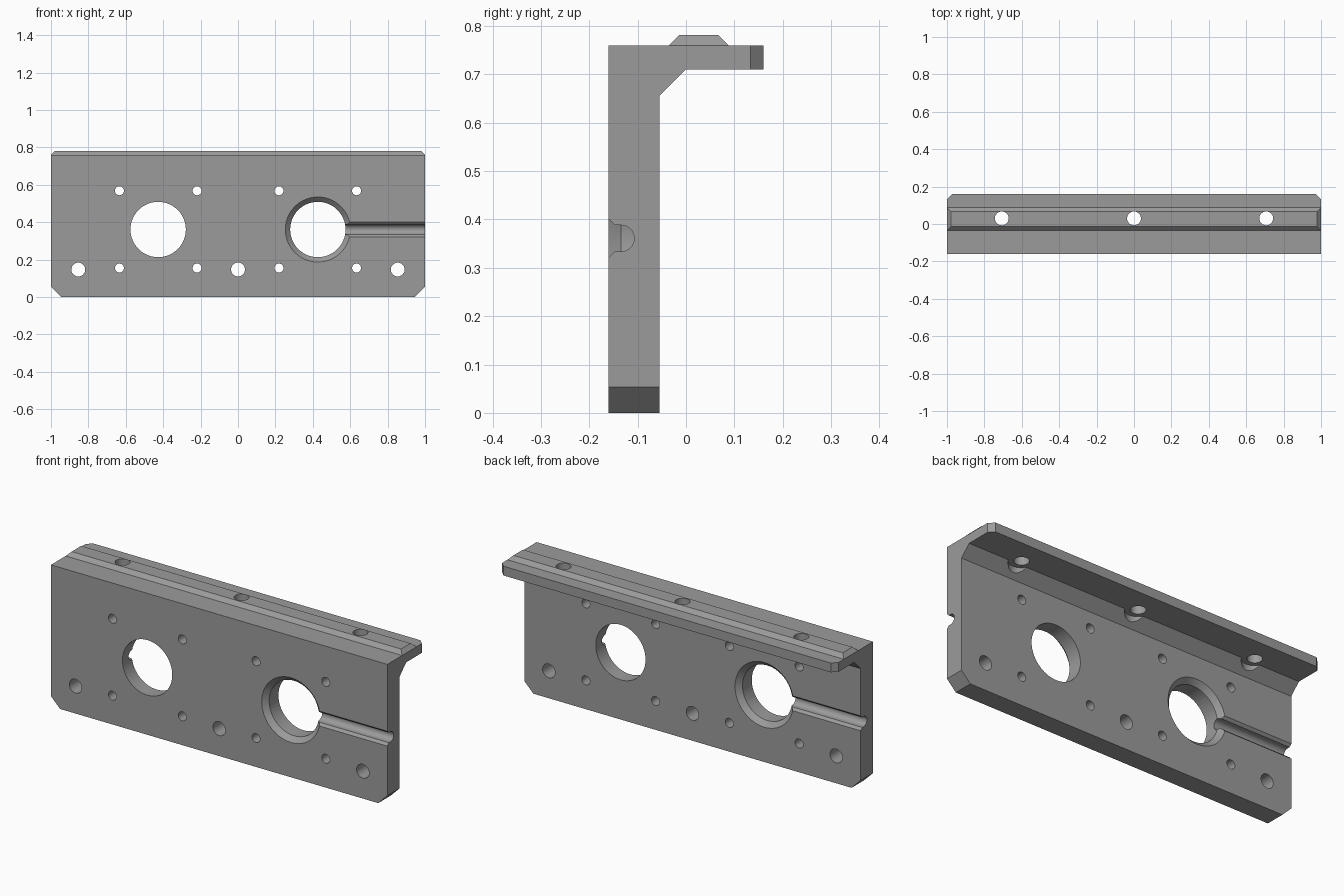
import bpy, bmesh, math
from mathutils import Matrix, Vector

if "Cube" in bpy.data.objects:
    bpy.data.objects.remove(bpy.data.objects["Cube"])

grey = bpy.data.materials.new("grey_metal")
grey.diffuse_color = (0.33, 0.33, 0.33, 1)
grey.use_nodes = True
grey.node_tree.nodes["Principled BSDF"].inputs["Base Color"].default_value = grey.diffuse_color

FRONT, BACK = -0.16, -0.055          # plate faces in y
MID = (FRONT + BACK) / 2
TURN = Matrix.Translation((0, MID, 0)) @ Matrix.Rotation(math.pi, 4, 'Z') @ Matrix.Translation((0, -MID, 0))


def finish(name, bm):
    bmesh.ops.recalc_face_normals(bm, faces=bm.faces)
    me = bpy.data.meshes.new(name)
    bm.to_mesh(me)
    bm.free()
    me.materials.append(grey)
    ob = bpy.data.objects.new(name, me)
    bpy.context.collection.objects.link(ob)
    return ob


def prism(name, pts, axis, lo, hi):
    """Extrude a 2D outline along x, y or z."""
    place = {'X': lambda a, b, t: (t, a, b),
             'Y': lambda a, b, t: (a, t, b),
             'Z': lambda a, b, t: (a, b, t)}[axis]
    bm = bmesh.new()
    face = bm.faces.new([bm.verts.new(place(a, b, lo)) for a, b in pts])
    new = bmesh.ops.extrude_face_region(bm, geom=[face])["geom"]
    move = Vector(place(0, 0, hi - lo))
    bmesh.ops.translate(bm, vec=move, verts=[v for v in new if isinstance(v, bmesh.types.BMVert)])
    return finish(name, bm)


def drill(name, x, c, axis, r1, r2, lo, hi, seg=32):
    """Round cutter along y (c = height) or z (c = depth); r1 at lo, r2 at hi."""
    bm = bmesh.new()
    bmesh.ops.create_cone(bm, cap_ends=True, segments=seg, radius1=r1, radius2=r2, depth=hi - lo)
    m = (lo + hi) / 2
    if axis == 'Y':
        mat = Matrix.Translation((x, m, c)) @ Matrix.Rotation(-math.pi / 2, 4, 'X')
    else:
        mat = Matrix.Translation((x, c, m))
    bmesh.ops.transform(bm, matrix=mat, verts=bm.verts)
    return finish(name, bm)


# Bracket body: plate, gusset, top flange and raised bevelled rib
body = prism("bracket", [(FRONT, 0), (BACK, 0), (BACK, 0.655), (0, 0.71), (0.16, 0.71), (0.16, 0.76),
                         (0.088, 0.76), (0.067, 0.781), (-0.014, 0.781), (-0.035, 0.76), (FRONT, 0.76)],
             'X', -1, 1)
cutters = []

# Corner bevels on plate bottom, flange rear and rib ends
for s in (-1, 1):
    cutters += [
        prism("bottom_bevel", [(s * 0.846, -0.1), (s * 1.1, -0.1), (s * 1.1, 0.154)], 'Y', -0.3, 0.3),
        prism("flange_bevel", [(s * 0.873, 0.26), (s * 1.1, 0.033), (s * 1.1, 0.26)], 'Z', 0.69, 0.9),
        prism("rib_bevel", [(s * 0.96, 0.80), (s, 0.76), (s * 1.04, 0.80)], 'Y', -0.3, 0.3)]

# Large bores, each with a countersink and a wire groove on one face
Z = 0.361
arc = [(-0.134 + 0.027 * math.cos(a), Z + 0.027 * math.sin(a))
       for a in (math.pi / 2 - math.pi * i / 16 for i in range(17))]
groove = [(-0.18, Z + 0.06), (-0.147, Z + 0.027)] + arc + [(-0.147, Z - 0.027), (-0.18, Z - 0.06)]
for side in (1, -1):
    bore = drill("bore", 0.427, Z, 'Y', 0.148, 0.148, -0.3, 0.1, 64)
    sink = drill("countersink", 0.427, Z, 'Y', 0.195, 0.148, -0.181, -0.134, 64)
    slot = prism("groove", groove, 'X', 0.43, 1.1)
    for c in (bore, sink, slot):
        if side < 0:
            c.data.transform(TURN)
        cutters.append(c)

# Small screw holes around each bore, and the lower row of mounting holes
for x in (-0.634, -0.219, 0.219, 0.634):
    for z in (0.155, 0.568):
        cutters.append(drill("screw_hole", x, z, 'Y', 0.024, 0.024, -0.3, 0.1, 24))
for x in (-0.854, 0, 0.854):
    cutters.append(drill("mount_hole", x, 0.147, 'Y', 0.037, 0.037, -0.3, 0.1))

# Flange holes with clearance cut into the gusset below
for x in (-0.707, 0, 0.707):
    cutters.append(drill("flange_hole", x, 0.03, 'Z', 0.037, 0.037, 0.6, 0.9))
    cutters.append(drill("clearance", x, 0.03, 'Z', 0.063, 0.063, 0.6, 0.71))

# Apply every cut
bpy.context.view_layer.objects.active = body
for c in cutters:
    mod = body.modifiers.new("cut", 'BOOLEAN')
    mod.operation, mod.solver, mod.object = 'DIFFERENCE', 'EXACT', c
    bpy.ops.object.modifier_apply(modifier=mod.name)
    bpy.data.objects.remove(c)

bpy.ops.object.select_all(action='DESELECT')
body.select_set(True)
bpy.ops.object.shade_smooth_by_angle(angle=math.radians(30))
